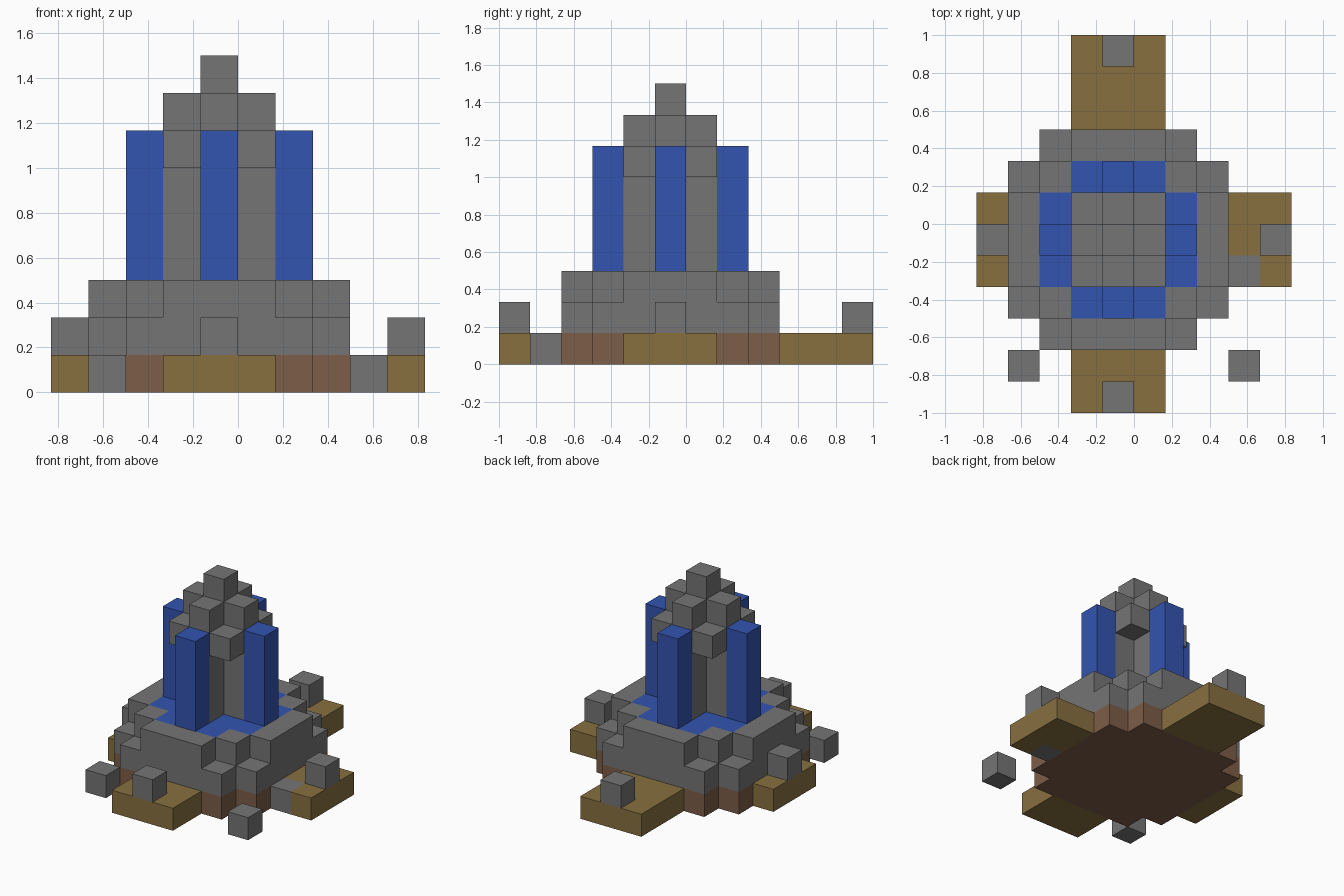
import bpy, bmesh
from mathutils import Vector

cube = bpy.data.objects.get("Cube")
if cube:
    bpy.data.objects.remove(cube, do_unlink=True)

U = 1 / 6                                   # block size
CENTRE = Vector((-0.5, -0.5, 0.5))          # middle of the fountain's axis block


def material(name, rgb):
    m = bpy.data.materials.new(name)
    m.use_nodes = True
    color = (*rgb, 1)
    m.diffuse_color = color
    bsdf = m.node_tree.nodes["Principled BSDF"]
    bsdf.inputs["Base Color"].default_value = color
    bsdf.inputs["Roughness"].default_value = 0.9
    return m


STONE = material("grey stone", (0.178, 0.178, 0.178))
WATER = material("blue water", (0.033, 0.089, 0.434))
PATH = material("tan path", (0.242, 0.162, 0.051))
EARTH = material("brown earth", (0.205, 0.109, 0.065))


def blocks(name, cells, mat):
    """One mesh of unit blocks, counted from the axis, with only its outer faces."""
    cells = set(cells)
    bm = bmesh.new()
    for cell in cells:
        for axis in range(3):
            for sign in (-1, 1):
                n = Vector((0, 0, 0))
                n[axis] = sign
                if tuple(int(v) for v in Vector(cell) + n) in cells:
                    continue
                a = Vector((n.y, n.z, n.x))
                b = n.cross(a)
                mid = Vector(cell) + CENTRE + n / 2
                corners = [mid + (a * s + b * t) / 2
                           for s, t in ((-1, -1), (1, -1), (1, 1), (-1, 1))]
                bm.faces.new([bm.verts.new(c * U) for c in corners])
    bmesh.ops.remove_doubles(bm, verts=bm.verts, dist=0.001)
    mesh = bpy.data.meshes.new(name)
    bm.to_mesh(mesh)
    bm.free()
    mesh.materials.append(mat)
    obj = bpy.data.objects.new(name, mesh)
    bpy.context.collection.objects.link(obj)
    return obj


def box(xs, ys, zs):
    """Cells in inclusive ranges."""
    return {(x, y, z) for x in range(xs[0], xs[1] + 1)
            for y in range(ys[0], ys[1] + 1) for z in range(zs[0], zs[1] + 1)}


def disc(radius, reach, z):
    """Square of cells with cut corners: |x| + |y| limited to reach."""
    return {c for c in box((-radius, radius), (-radius, radius), (z, z))
            if abs(c[0]) + abs(c[1]) <= reach}


def plus(z0, z1):
    return {c for z in range(z0, z1 + 1) for c in disc(1, 1, z)}


# Round base, stone basin with stepped rim, and the water filling it
blocks("earth_base", disc(3, 5, 0), EARTH)
pool = disc(2, 3, 2)
blocks("stone_basin", disc(3, 5, 1) | (disc(3, 4, 2) - pool), STONE)
blocks("pool_water", pool - plus(2, 2), WATER)

# Cross-shaped pillar with a stepped cap
cap = box((-1, 1), (-1, 1), (6, 6)) | plus(7, 7) | {(0, 0, 8)}
blocks("pillar", plus(2, 5) | cap, STONE)

# Four falling water jets
for side, x, y in (("left", 2, 0), ("right", -2, 0), ("front", 0, -2), ("back", 0, 2)):
    blocks(side + "_water_jet", box((x, x), (y, y), (3, 6)), WATER)

# Paths leading out on four sides, one with a stone patch
patch = (4, -1, 0)
blocks("front_path", box((-1, 1), (-5, -4), (0, 0)), PATH)
blocks("back_path", box((-1, 1), (4, 6), (0, 0)), PATH)
blocks("right_path", box((-4, -4), (-1, 1), (0, 0)), PATH)
blocks("left_path", box((4, 5), (-1, 1), (0, 0)) - {patch}, PATH)
blocks("path_stone_patch", {patch}, STONE)

# Marker stones at the path ends and two loose stones in front
for side, x, y in (("left", 5, 0), ("right", -4, 0), ("front", 0, -5), ("back", 0, 6)):
    blocks(side + "_marker_stone", {(x, y, 1)}, STONE)
for side, x in (("left", 4), ("right", -3)):
    blocks(side + "_loose_stone", {(x, -4, 0)}, STONE)
